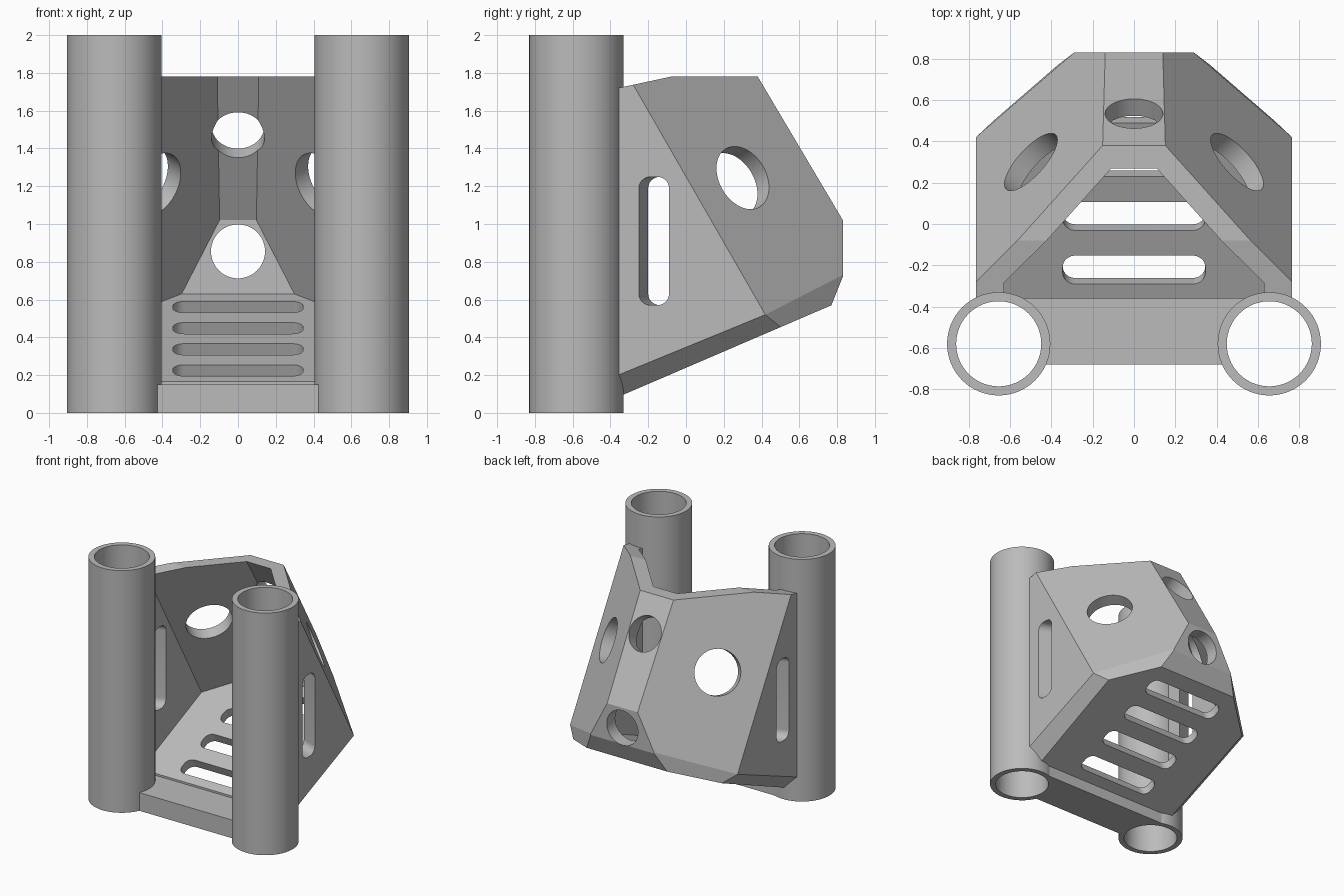
import bpy, bmesh, math
from mathutils import Vector

if "Cube" in bpy.data.objects:
    bpy.data.objects.remove(bpy.data.objects["Cube"], do_unlink=True)

grey = bpy.data.materials.new("plain grey")
grey.use_nodes = True
grey.diffuse_color = (0.5, 0.5, 0.5, 1)
grey.node_tree.nodes["Principled BSDF"].inputs["Base Color"].default_value = (0.5, 0.5, 0.5, 1)


def make(name, bm):
    bmesh.ops.recalc_face_normals(bm, faces=bm.faces[:])
    mesh = bpy.data.meshes.new(name)
    bm.to_mesh(mesh)
    bm.free()
    mesh.materials.append(grey)
    ob = bpy.data.objects.new(name, mesh)
    bpy.context.collection.objects.link(ob)
    return ob


def carve(name, planes):
    """Convex solid left after slicing a big block by (normal, distance) planes."""
    bm = bmesh.new()
    bmesh.ops.create_cube(bm, size=6)
    for n, d in planes:
        cut = bmesh.ops.bisect_plane(bm, geom=bm.verts[:] + bm.edges[:] + bm.faces[:],
                                     plane_co=n * d, plane_no=n, clear_outer=True)
        edges = [e for e in cut["geom_cut"] if isinstance(e, bmesh.types.BMEdge)]
        if edges:
            bmesh.ops.edgeloop_fill(bm, edges=edges)
    return make(name, bm)


def prism(name, centre, axis, w, h, r, depth, steps=10):
    """Rounded rectangle extruded both ways along an axis."""
    bm = bmesh.new()
    turn = Vector(axis).to_track_quat("Z", "Y")
    pts = []
    for q, (sx, sy) in enumerate(((1, 1), (-1, 1), (-1, -1), (1, -1))):
        for i in range(steps + 1):
            a = (q + i / steps) * math.pi / 2
            pts.append(Vector((sx * (w / 2 - r) + r * math.cos(a),
                               sy * (h / 2 - r) + r * math.sin(a), -depth)))
    verts = [bm.verts.new(turn @ p + Vector(centre)) for p in pts]
    bmesh.ops.remove_doubles(bm, verts=verts, dist=1e-5)
    face = bm.faces.new(bm.verts[:])
    top = bmesh.ops.extrude_face_region(bm, geom=[face], use_keep_orig=True)["geom"]
    bmesh.ops.translate(bm, vec=turn @ Vector((0, 0, 2 * depth)),
                        verts=[v for v in top if isinstance(v, bmesh.types.BMVert)])
    return make(name, bm)


def disc(name, centre, axis, r, depth, steps=12):
    return prism(name, centre, axis, 2 * r, 2 * r, r, depth, steps)


def subtract(ob, cutter):
    cutter.hide_render = True
    mod = ob.modifiers.new("cut", "BOOLEAN")
    mod.operation, mod.solver, mod.object = "DIFFERENCE", "EXACT", cutter
    bpy.context.view_layer.objects.active = ob
    bpy.ops.object.modifier_apply(modifier=mod.name)
    bpy.data.objects.remove(cutter, do_unlink=True)


def plane(n, point):
    n = Vector(n).normalized()
    return n, n.dot(Vector(point))


def plane3(a, b, c):
    a, b, c = Vector(a), Vector(b), Vector(c)
    n = (b - a).cross(c - a).normalized()
    if n.dot(Vector((0, 0.1, 0.9)) - a) > 0:
        n = -n
    return n, n.dot(a)


def mirrored(p):
    n, d = p
    return [(n, d), (Vector((-n.x, n.y, n.z)), d)]


# Basket walls: side, diagonal, sloping back, upright back, floor
side = plane((1, 0, 0), (0.765, 0, 0))
diagonal = plane((0.695, 0.623, 0.358), (0.765, 0.42, 0.52))
slope = plane((0, 0.86, 0.51), (0, 0.38, 1.78))
back = plane((0, 1, 0), (0, 0.83, 0))
floor = plane((0, 0.395, -0.919), (0, -0.33, 0.097))

# Bevels around the floor, flat rim and sloping front rim
corner, low, rear = (0.765, 0.42, 0.52), (0.68, 0.5, 0.455), (0.29, 0.83, 0.72)
outer = mirrored(side) + mirrored(diagonal) + [slope, back, floor]
outer += mirrored(plane3((0.765, -0.36, 0.2), corner, low))
outer += mirrored(plane3(corner, low, rear))
outer += [plane3(rear, (-0.29, 0.83, 0.72), (0, 0.77, 0.57)),
          plane((0, -1, 0), (0, -0.36, 0)), plane((0, 0, 1), (0, 0, 1.78)),
          plane((0, -0.21, 0.98), (0, -0.08, 1.78))]
basket = carve("basket", outer)

# Hollow
inner = []
for p, thick in ((side, 0.135), (diagonal, 0.098)):
    inner += mirrored((p[0], p[1] - thick))
for p, thick in ((slope, 0.095), (back, 0.11), (floor, 0.075)):
    inner.append((p[0], p[1] - thick))
subtract(basket, carve("hollow", inner))

# Round holes in the back and diagonal walls, slots in the sides
subtract(basket, disc("slope_hole", (0, 0.535, 1.52), slope[0], 0.14, 0.2))
subtract(basket, disc("back_hole", (0, 0.83, 0.855), back[0], 0.143, 0.2))
for s in (-1, 1):
    n = diagonal[0]
    subtract(basket, disc("diagonal_hole", (s * 0.51, 0.31, 1.25), (s * n.x, n.y, n.z), 0.178, 0.25))
    subtract(basket, prism("side_slot", (s * 0.765, -0.17, 0.91), (s, -0.37, 0), 0.15, 0.68, 0.06, 0.25))

# Row of floor slots
for i in range(4):
    y = -0.22 + 0.26 * i
    z = 0.315 + 0.43 * y
    subtract(basket, prism("floor_slot", (0, y, z), -floor[0], 0.69, 0.15, 0.06, 0.2))

# Tubes and the bar joining them
bar = carve("cross_bar", mirrored(plane((1, 0, 0), (0.6, 0, 0))) + [
    plane((0, -1, 0), (0, -0.68, 0)), plane((0, 1, 0), (0, -0.345, 0)),
    plane((0, 0, 1), (0, 0, 0.15)), plane((0, 0, -1), (0, 0, 0))])
parts = [basket, bar]
for s, name in ((-1, "right_tube"), (1, "left_tube")):
    centre = (s * 0.655, -0.58, 1)
    tube = disc(name, centre, (0, 0, 1), 0.25, 1, 16)
    subtract(tube, disc("bore", centre, (0, 0, 1), 0.206, 1.2, 16))
    subtract(bar, disc("bar_end", centre, (0, 0, 1), 0.23, 1.2, 16))
    parts.append(tube)

# Smooth curved walls, keep the facets crisp
bpy.ops.object.select_all(action="DESELECT")
for ob in parts:
    ob.select_set(True)
bpy.context.view_layer.objects.active = basket
bpy.ops.object.shade_smooth_by_angle(angle=math.radians(10))
